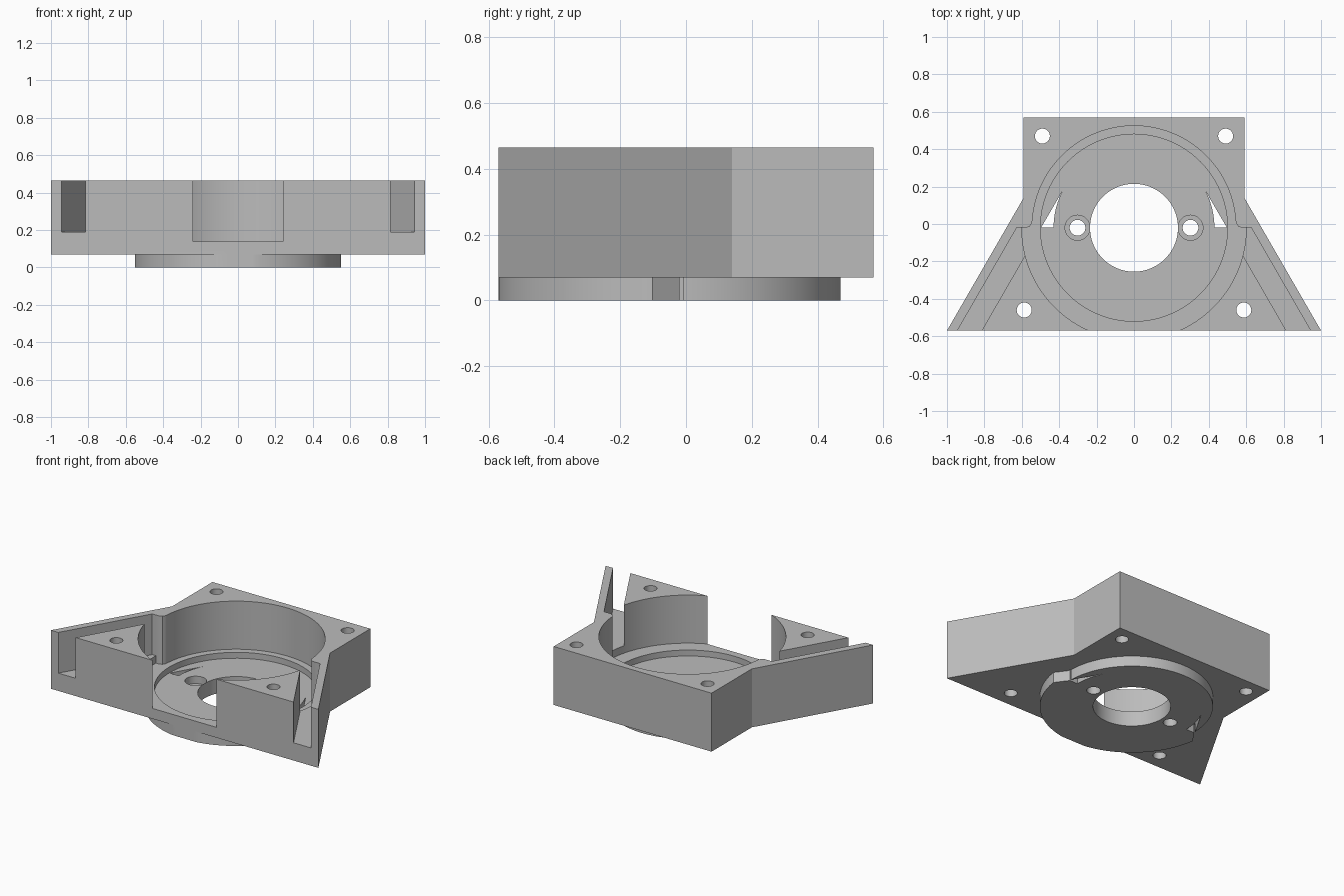
import bpy, bmesh, math
from math import cos, sin, radians

cube = bpy.data.objects.get("Cube")
if cube:
    bpy.data.objects.remove(cube)

CY = -0.02        # y of the round bore's centre
FRONT = -0.57     # front face
SLOPE = 0.577     # sideways run of the slanted flanks

grey = bpy.data.materials.new("light_grey")
grey.use_nodes = True
colour = (0.5, 0.5, 0.5, 1)
grey.diffuse_color = colour
grey.node_tree.nodes["Principled BSDF"].inputs["Base Color"].default_value = colour


def arc(r, start, end, steps=48, cx=0, cy=CY):
    angles = [radians(start + (end - start) * i / steps) for i in range(steps + 1)]
    return [(cx + r * cos(a), cy + r * sin(a)) for a in angles]


def mirrored(points):
    return [(-x, y) for x, y in reversed(points)]


def prism(name, points, z0, z1):
    bm = bmesh.new()
    face = bm.faces.new([bm.verts.new((x, y, z0)) for x, y in points])
    moved = bmesh.ops.extrude_face_region(bm, geom=[face])["geom"]
    bmesh.ops.translate(bm, vec=(0, 0, z1 - z0),
                        verts=[v for v in moved if isinstance(v, bmesh.types.BMVert)])
    bmesh.ops.recalc_face_normals(bm, faces=bm.faces)
    mesh = bpy.data.meshes.new(name)
    bm.to_mesh(mesh)
    bm.free()
    mesh.materials.append(grey)
    obj = bpy.data.objects.new(name, mesh)
    bpy.context.collection.objects.link(obj)
    return obj


def cylinder(name, x, y, r, z0, z1, steps=48):
    return prism(name, arc(r, 0, 360, steps, x, y)[:-1], z0, z1)


def combine(target, tool, operation="DIFFERENCE"):
    tool.hide_render = True
    mod = target.modifiers.new(tool.name, "BOOLEAN")
    mod.operation, mod.solver, mod.object = operation, "EXACT", tool
    bpy.context.view_layer.objects.active = target
    bpy.ops.object.modifier_apply(modifier=mod.name)
    bpy.data.objects.remove(tool)


def slant(y):
    return 0.497 - (y - CY) * SLOPE


# Main housing block with flared front
half = [(1, FRONT), (0.59, 0.14), (0.59, 0.57)]
housing = prism("bracket_housing", half + mirrored(half), 0.07, 0.465)

# Stepped round boss underneath: wider at the front, trimmed by the slanted plane
front_half = [(x, max(y, FRONT)) for x, y in arc(0.557, -90, -8.5, 40)]
rear_half = arc(0.49, 0, 90, 40)
side = front_half[1:] + rear_half[:-1]
boss = prism("boss", [(0, FRONT)] + side + [(0, CY + 0.49)] + mirrored(side), 0, 0.09)
combine(housing, boss, "UNION")

# Main cavity: narrow rear half, wide front half, rounded shoulders
shoulder = [(0.6, CY), (0.575, CY), (0.557, CY + 0.008), (0.546, CY + 0.025)]
wide = arc(0.6, -90, -2, 48)[1:]
side = wide + shoulder + arc(0.545, 4, 90, 48)[:-1]
cavity = prism("cavity", [(0, CY - 0.6)] + side + [(0, CY + 0.545)] + mirrored(side), 0.14, 0.6)
combine(housing, cavity)

# Recessed floor and central bore
combine(housing, cylinder("floor_recess", 0, CY, 0.5, 0.1, 0.3, 96))
combine(housing, cylinder("centre_bore", 0, CY, 0.235, -0.1, 0.3, 72))

for s in (1, -1):
    # Slanted slots open at the front
    slot = [(slant(-0.6), -0.6), (slant(-0.6) + 0.13, -0.6),
            (slant(CY) + 0.13, CY), (slant(CY), CY)]
    combine(housing, prism("slot", [(s * x, y) for x, y in slot], 0.19, 0.6))
    # Wedge openings through the floor
    wedge = [(slant(CY), CY)] + arc(0.43, 27.5, 0, 12)
    combine(housing, prism("wedge", [(s * x, y) for x, y in wedge], -0.1, 0.13))
    # Counterbored floor screws and corner mounting holes
    combine(housing, cylinder("counterbore", s * 0.302, CY, 0.067, 0.05, 0.2))
    combine(housing, cylinder("floor_hole", s * 0.302, CY, 0.042, -0.1, 0.2))
    combine(housing, cylinder("rear_hole", s * 0.49, 0.47, 0.04, -0.1, 0.6))
    combine(housing, cylinder("front_hole", s * 0.587, -0.46, 0.04, -0.1, 0.6))

# Smooth curved walls, keep edges crisp
bpy.ops.object.select_all(action="DESELECT")
housing.select_set(True)
bpy.context.view_layer.objects.active = housing
bpy.ops.object.shade_smooth_by_angle(angle=radians(25))
